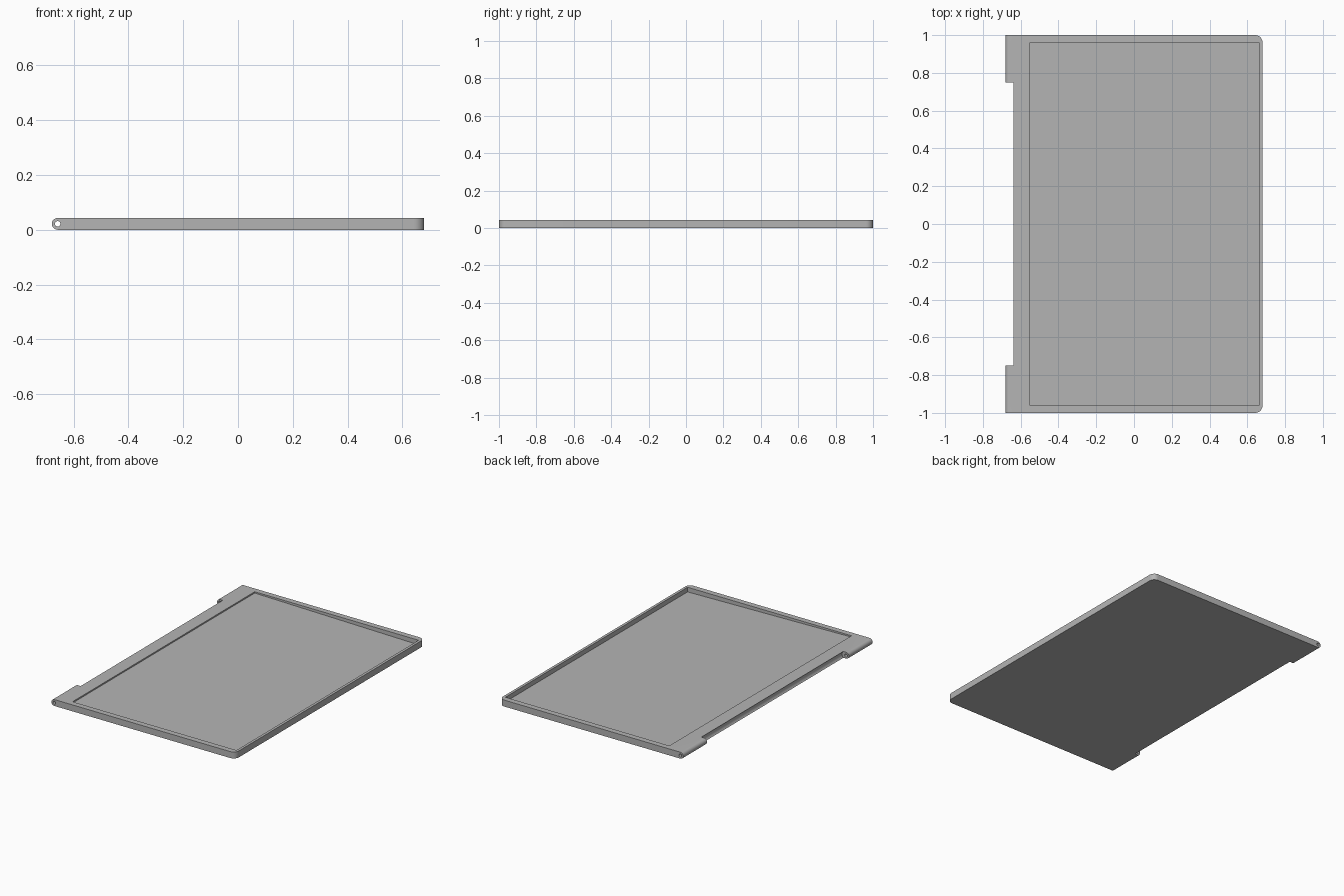
import bpy, bmesh, math

cube = bpy.data.objects.get("Cube")
if cube:
    bpy.data.objects.remove(cube, do_unlink=True)

HALF_W, HALF_L, T = 0.68, 1.0, 0.043
R = T / 2
AXIS_X = -HALF_W + R          # hinge axis runs along y at mid thickness

grey = bpy.data.materials.new("plain grey")
grey.use_nodes = True
colour = (0.46, 0.46, 0.46, 1)
grey.diffuse_color = colour
grey.node_tree.nodes["Principled BSDF"].inputs["Base Color"].default_value = colour


def extrude_profile(name, points, half_len, corner=0):
    """Extrude an x-z profile along y, optionally rounding the upright +x corners."""
    bm = bmesh.new()
    face = bm.faces.new([bm.verts.new((x, -half_len, z)) for x, z in points])
    out = bmesh.ops.extrude_face_region(bm, geom=[face])
    moved = [g for g in out["geom"] if isinstance(g, bmesh.types.BMVert)]
    bmesh.ops.translate(bm, verts=moved, vec=(0, 2 * half_len, 0))
    bmesh.ops.recalc_face_normals(bm, faces=bm.faces)
    if corner:
        upright = [e for e in bm.edges
                   if all(v.co.x > HALF_W - 0.001 for v in e.verts)
                   and abs(e.verts[0].co.z - e.verts[1].co.z) > T / 2]
        bmesh.ops.bevel(bm, geom=upright, offset=corner, segments=8,
                        affect='EDGES', profile=0.5)
    mesh = bpy.data.meshes.new(name)
    bm.to_mesh(mesh)
    bm.free()
    mesh.materials.append(grey)
    obj = bpy.data.objects.new(name, mesh)
    bpy.context.collection.objects.link(obj)
    return obj


def arc(radius, start, end, steps):
    return [(AXIS_X + radius * math.cos(a), R + radius * math.sin(a))
            for a in (math.radians(start + (end - start) * i / steps)
                      for i in range(steps + 1))]


# Panel with a fully rounded hinge edge
panel = extrude_profile("tray_panel",
                        [(HALF_W, 0), (HALF_W, T)] + arc(R, 90, 270, 20),
                        HALF_L, corner=0.038)

# Recess with a gently sloping floor, hinge clearance groove and pin hole
cutters = [
    extrude_profile("recess_cutter",
                    [(-0.55, T - 0.009), (0.662, T - 0.031),
                     (0.662, T + 0.05), (-0.55, T + 0.05)], 0.962),
    extrude_profile("hinge_groove_cutter", arc(0.0295, 0, 360 - 7.5, 47), 0.75),
    extrude_profile("pin_hole_cutter", arc(0.01, 0, 345, 23), HALF_L + 0.1),
]

bpy.context.view_layer.objects.active = panel
for cutter in cutters:
    cutter.hide_render = True
    mod = panel.modifiers.new(cutter.name, 'BOOLEAN')
    mod.operation = 'DIFFERENCE'
    mod.solver = 'EXACT'
    mod.object = cutter
    bpy.ops.object.modifier_apply(modifier=mod.name)
    bpy.data.objects.remove(cutter, do_unlink=True)

# Smooth curved edges, keep corners crisp
bpy.ops.object.select_all(action='DESELECT')
panel.select_set(True)
bpy.ops.object.shade_smooth_by_angle(angle=math.radians(30))
